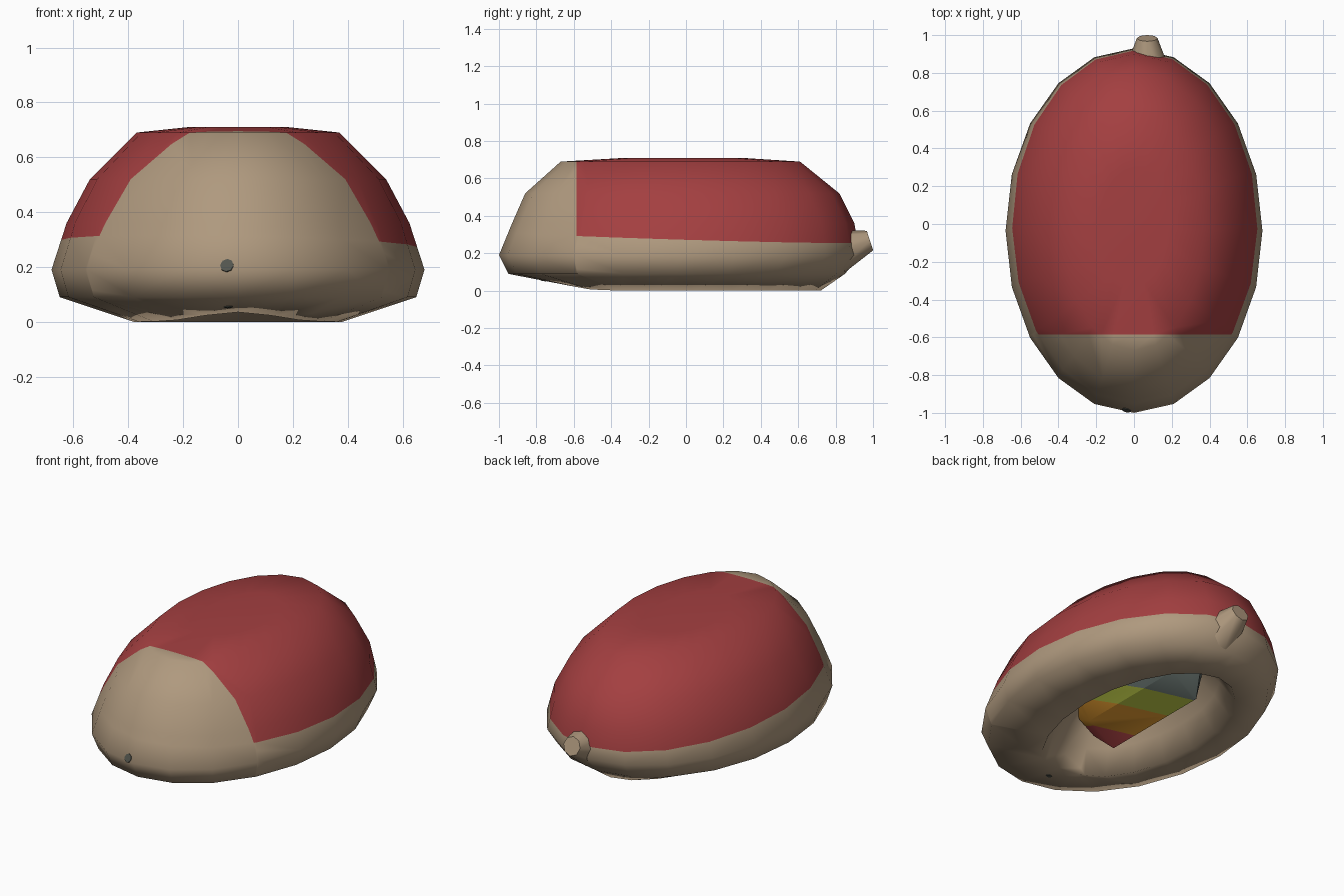
import bpy, bmesh, math
from mathutils import Vector

cube = bpy.data.objects.get("Cube")
if cube:
    bpy.data.objects.remove(cube)


def material(name, rgb):
    m = bpy.data.materials.new(name)
    m.use_nodes = True
    m.diffuse_color = (*rgb, 1)
    m.node_tree.nodes["Principled BSDF"].inputs["Base Color"].default_value = (*rgb, 1)
    return m


beige = material("beige", (0.43, 0.32, 0.21))
red = material("red", (0.37, 0.05, 0.052))
teal = material("grey_teal", (0.1, 0.125, 0.115))
green = material("olive_green", (0.25, 0.29, 0.03))
orange = material("orange", (0.4, 0.17, 0.015))
dark_grey = material("dark_grey", (0.085, 0.09, 0.075))


def finish(name, bm, mats, angle):
    me = bpy.data.meshes.new(name)
    bm.to_mesh(me)
    bm.free()
    ob = bpy.data.objects.new(name, me)
    bpy.context.collection.objects.link(ob)
    for m in mats:
        me.materials.append(m)
    bpy.ops.object.select_all(action="DESELECT")
    ob.select_set(True)
    bpy.context.view_layer.objects.active = ob
    bpy.ops.object.shade_smooth_by_angle(angle=math.radians(angle))
    return ob


def cut(bm, co, no):
    bmesh.ops.bisect_plane(bm, geom=bm.verts[:] + bm.edges[:] + bm.faces[:],
                           plane_co=co, plane_no=no, dist=1e-4)


def loft(bm, loops):
    """Skin a list of closed loops and cap both ends."""
    loops = [[bm.verts.new(p) for p in loop] for loop in loops]
    count = len(loops[0])
    for lo, hi in zip(loops, loops[1:]):
        for k in range(count):
            n = (k + 1) % count
            bm.faces.new((lo[k], lo[n], hi[n], hi[k]))
    bm.faces.new(loops[0])
    bm.faces.new(loops[-1])
    bmesh.ops.recalc_face_normals(bm, faces=bm.faces)


# Shell: oval rings from the cavity ceiling, round the rim, up to the crown
# Each ring: height, half width, front y, back y
SIDES = 20
RIM = 2
rings = [(0.32, 0.20, -0.40, 0.44), (0.14, 0.32, -0.55, 0.61),
         (0.0, 0.38, -0.64, 0.72), (0.09, 0.65, -0.95, 0.85),
         (0.19, 0.68, -1.0, 0.93), (0.36, 0.625, -0.93, 0.90),
         (0.52, 0.54, -0.86, 0.82), (0.69, 0.37, -0.67, 0.61),
         (0.71, 0.18, -0.33, 0.30)]
loops = []
for i, (z, rx, front, back) in enumerate(rings):
    loop = []
    for k in range(SIDES):
        a = math.tau * k / SIDES
        lift = 0.035 * max(0, -math.sin(a)) ** 8 if i == RIM else 0
        y = (front + back) / 2 + math.sin(a) * (back - front) / 2
        loop.append((rx * math.cos(a), y, z + lift))
    loops.append(loop)
bm = bmesh.new()
loft(bm, loops)

# Red cover: outer faces above a tilted line and behind the nose
level, tilt = Vector((0, 0, 0.285)), Vector((0.02, 0.03, 1))
nose = Vector((0, -0.585, 0))
cut(bm, level, tilt)
cut(bm, nose, (0, 1, 0))
bm.normal_update()
for f in bm.faces:
    c = f.calc_center_median()
    f.material_index = int(f.normal.z > 0 and c.y > nose.y and (c - level).dot(tilt) > 0)
shell = finish("shell", bm, [beige, red], 100)

# Small upturned nub at the back
bm = bmesh.new()
bmesh.ops.create_cone(bm, cap_ends=True, segments=8, radius1=0.12, radius2=0.055, depth=0.18)
nub = finish("back_nub", bm, [beige], 60)
nub.rotation_euler.x = math.radians(-72)
nub.location = (0.07, 0.898, 0.24)

# Keel-shaped core hanging in the cavity, leaning to one side
section = [(-0.2, 0.33), (-0.14, 0.08), (0.03, 0.19), (0.1, 0.33)]
bm = bmesh.new()
loft(bm, [[(x * s, y, 0.33 - (0.33 - z) * s) for x, z in section]
          for y, s in ((-0.44, 0.6), (-0.34, 1), (0.36, 1), (0.46, 0.6))])

# Slanted colour bands along the core
lean = Vector((0, 1, 2))
bands = (0.0, 0.28, 0.5)
for d in bands:
    cut(bm, (0, d, 0), lean)
for f in bm.faces:
    f.material_index = sum(f.calc_center_median().dot(lean) > d for d in bands)
finish("banded_core", bm, [red, orange, green, teal], 30)


# Dark spots laid on the shell
def spot(name, origin, radius):
    hit, loc, normal, _ = shell.ray_cast(Vector(origin), Vector((0, 1, 0)))
    bm = bmesh.new()
    bmesh.ops.create_cone(bm, cap_ends=True, segments=8, radius1=radius,
                          radius2=radius, depth=0.006)
    ob = finish(name, bm, [dark_grey], 30)
    ob.rotation_euler = normal.to_track_quat("Z", "Y").to_euler()
    ob.location = loc


bpy.context.view_layer.update()
spot("front_spot", (-0.04, -2, 0.205), 0.025)
spot("lower_front_spot", (-0.035, -2, 0.055), 0.016)
